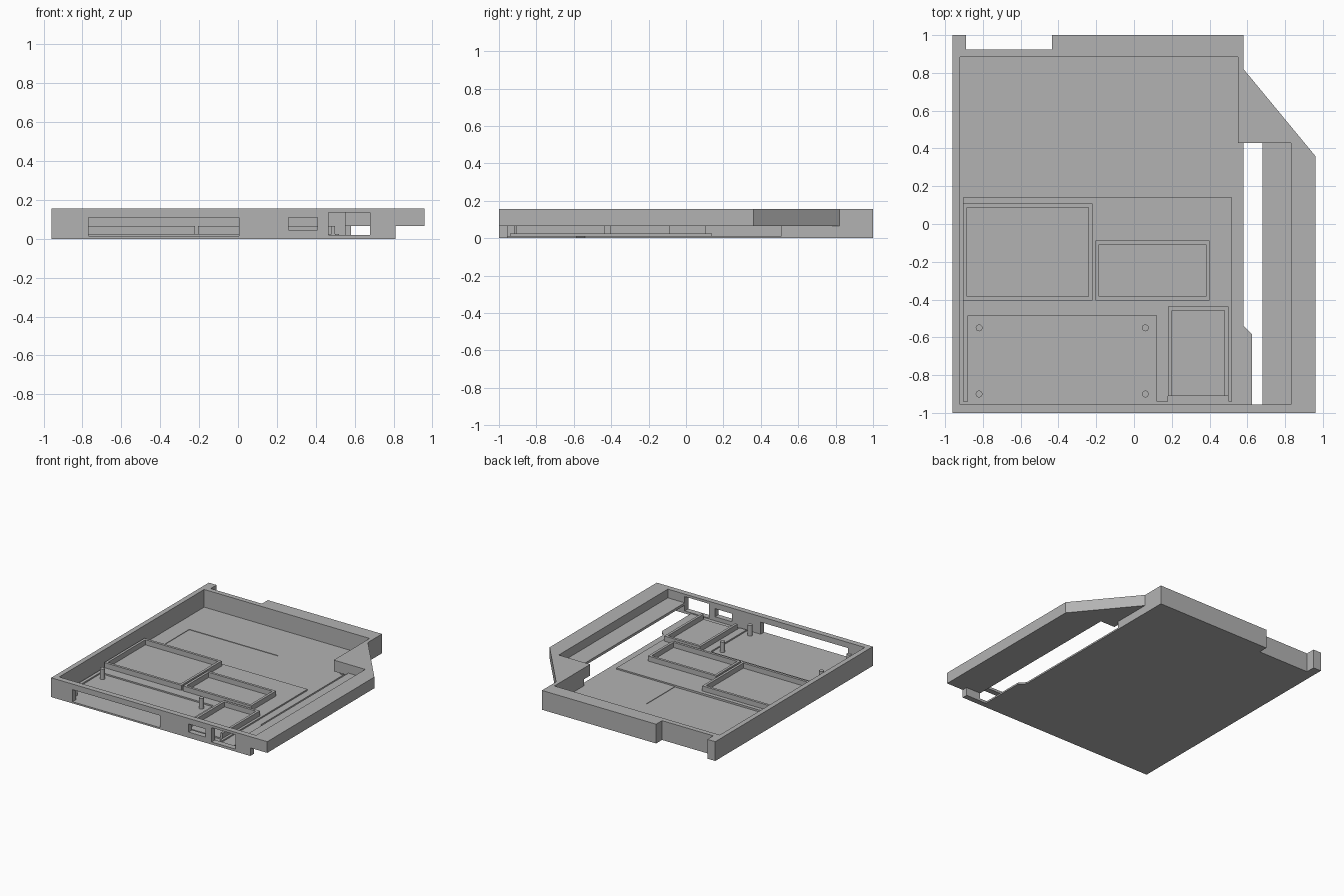
import bpy, bmesh

cube = bpy.data.objects.get("Cube")
if cube:
    bpy.data.objects.remove(cube, do_unlink=True)

# One plain grey for the whole tray
GREY = (0.45, 0.45, 0.45, 1.0)
grey = bpy.data.materials.new("plain_grey")
grey.diffuse_color = GREY
grey.use_nodes = True
grey.node_tree.nodes["Principled BSDF"].inputs["Base Color"].default_value = GREY

TOP = 0.155      # rim height
FLOOR = 0.013    # floor thickness
WING = 0.065     # underside of the raised side wing
PLATE = 0.024    # top of the mounting plate


def prism(name, outline, z0, z1):
    """Extrude a flat outline from z0 up to z1."""
    bm = bmesh.new()
    face = bm.faces.new([bm.verts.new((x, y, z0)) for x, y in outline])
    ext = bmesh.ops.extrude_face_region(bm, geom=[face])
    for v in ext["geom"]:
        if isinstance(v, bmesh.types.BMVert):
            v.co.z = z1
    bmesh.ops.recalc_face_normals(bm, faces=bm.faces)
    mesh = bpy.data.meshes.new(name)
    bm.to_mesh(mesh)
    bm.free()
    mesh.materials.append(grey)
    ob = bpy.data.objects.new(name, mesh)
    bpy.context.collection.objects.link(ob)
    return ob


def box(name, x0, x1, y0, y1, z0, z1):
    return prism(name, [(x0, y0), (x1, y0), (x1, y1), (x0, y1)], z0, z1)


def combine(target, tool, operation="DIFFERENCE"):
    """Apply a boolean and discard the tool object."""
    mod = target.modifiers.new("bool", "BOOLEAN")
    mod.operation = operation
    mod.solver = "EXACT"
    mod.object = tool
    bpy.context.view_layer.objects.active = target
    bpy.ops.object.modifier_apply(modifier=mod.name)
    bpy.data.objects.remove(tool, do_unlink=True)


# Main tray with the rear notch and the long front wall
tray = prism("tray_shell", [
    (-0.96, -1), (0.81, -1), (0.81, -0.955), (0.625, -0.955), (0.625, -0.585),
    (0.58, -0.54), (0.58, 1), (-0.435, 1), (-0.435, 0.925), (-0.89, 0.925),
    (-0.89, 1), (-0.96, 1)], 0, TOP)
combine(tray, prism("cavity", [
    (-0.92, -0.955), (0.7, -0.955), (0.7, 0.43), (0.55, 0.43),
    (0.55, 0.885), (-0.92, 0.885)], FLOOR, 0.3))
combine(tray, box("side_opening", 0.5, 0.65, 0.4, 0.51, FLOOR, WING))

# Raised side wing with a sunken ledge and a diagonal rear corner
wing = prism("side_wing", [
    (0.68, -1), (0.96, -1), (0.96, 0.36), (0.58, 0.82), (0.55, 0.82),
    (0.55, 0.43), (0.68, 0.43)], WING, TOP)
combine(wing, box("ledge_cut", 0.6, 0.83, -0.955, 0.43, 0.085, 0.3))
combine(tray, wing, "UNION")

# Openings in the front wall
for x0, x1, z0, z1 in [(-0.77, 0.005, FLOOR, 0.11),
                       (0.26, 0.41, 0.045, 0.11),
                       (0.465, 0.68, 0.02, 0.135)]:
    combine(tray, box("front_opening", x0, x1, -1.1, -0.95, z0, z1))

# Shallow recess in the floor
combine(tray, box("floor_recess", -0.79, 0, 0.1, 0.51, FLOOR - 0.004, 0.05))

# Mounting plate around the board bay
prism("mounting_plate", [
    (-0.905, -0.94), (-0.88, -0.94), (-0.88, -0.485), (0.12, -0.485),
    (0.12, -0.94), (0.18, -0.94), (0.18, -0.91), (0.50, -0.91), (0.50, -0.94),
    (0.52, -0.94), (0.52, 0.14), (-0.905, 0.14)], 0.008, PLATE)


# Rectangular component holders
def holder(name, x0, x1, y0, y1, open_front=False):
    t = 0.02
    ob = box(name, x0, x1, y0, y1, FLOOR, WING)
    front = y0 - t if open_front else y0 + t
    combine(ob, box("inside", x0 + t, x1 - t, front, y1 - t, PLATE, 0.2))


holder("left_holder", -0.905, -0.22, -0.405, 0.108)
holder("middle_holder", -0.205, 0.40, -0.405, -0.088)
holder("front_holder", 0.18, 0.50, -0.91, -0.437, open_front=True)

# Four board posts
for x in (-0.82, 0.06):
    for y in (-0.90, -0.55):
        bpy.ops.mesh.primitive_cylinder_add(
            vertices=24, radius=0.018, depth=0.087, location=(x, y, 0.0535))
        post = bpy.context.object
        post.name = "board_post"
        post.data.materials.append(grey)
        bpy.ops.object.shade_smooth_by_angle()
